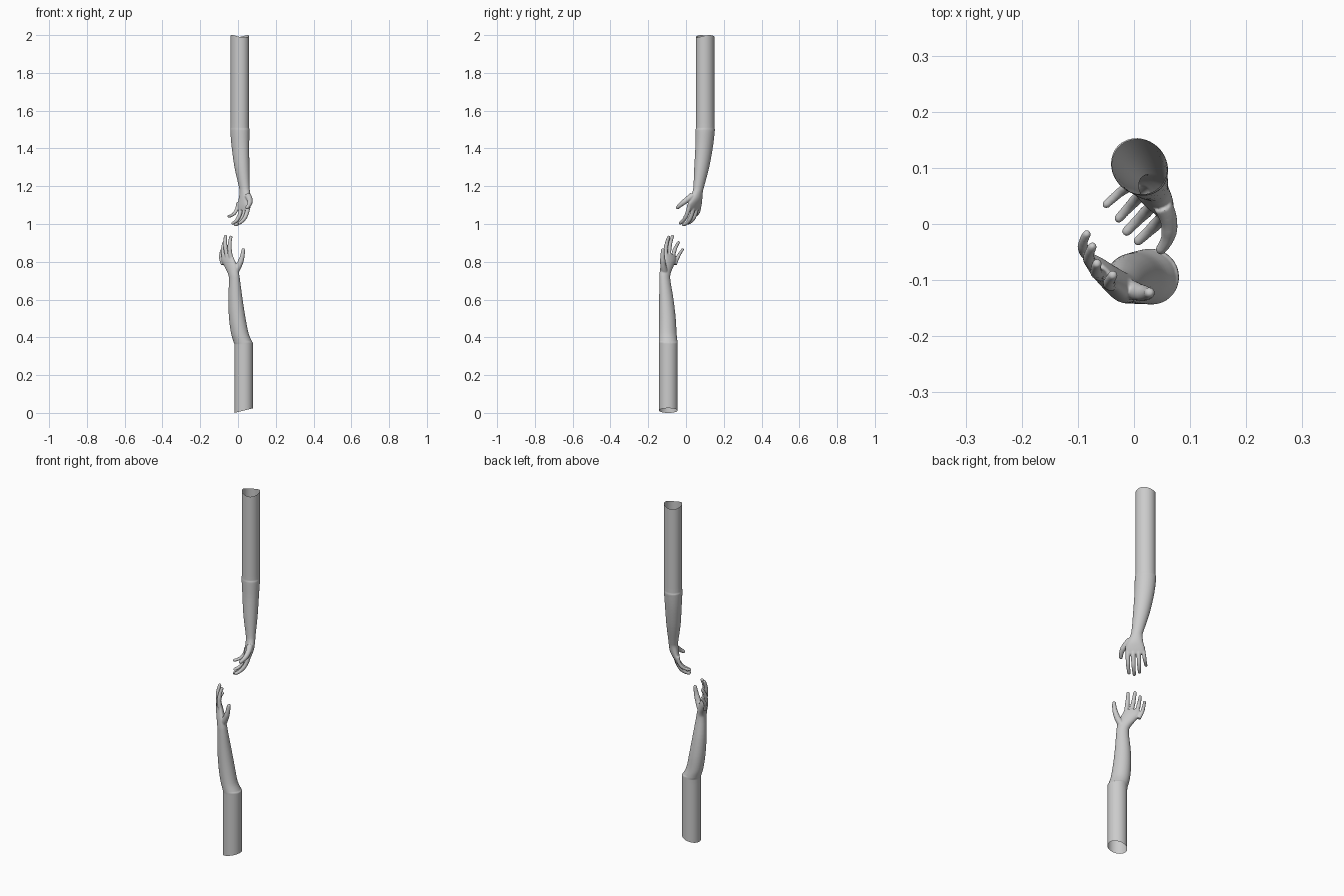
import bpy, bmesh, math
from mathutils import Vector

if "Cube" in bpy.data.objects:
    bpy.data.objects.remove(bpy.data.objects["Cube"])

S = math.sqrt(0.5)


def point(r, n, z):
    """r runs across the palm, n runs along the palm normal (both diagonal in x/y)."""
    return Vector(((n - r) * S, (n + r) * S, z))


def loft(bm, rings):
    """Closed tube through rings of points, with capped ends."""
    loops = [[bm.verts.new(p) for p in ring] for ring in rings]
    k = len(loops[0])
    for a, b in zip(loops, loops[1:]):
        for i in range(k):
            bm.faces.new((a[i], a[(i + 1) % k], b[(i + 1) % k], b[i]))
    bm.faces.new(loops[0][::-1])
    bm.faces.new(loops[-1])


def section(r, n, z, a, b, k=32):
    return [point(r + a * math.cos(t), n + b * math.sin(t), z)
            for t in (2 * math.pi * i / k for i in range(k))]


def spline(p0, p1, p2, p3, t):
    return 0.5 * (2 * p1 + (p2 - p0) * t + (2 * p0 - 5 * p1 + 4 * p2 - p3) * t * t
                  + (3 * p1 - p0 - 3 * p2 + p3) * t ** 3)


def limb(bm, rows):
    """Smooth arm and palm through a few elliptical sections."""
    rows = [Vector(row) for row in rows]
    out = []
    for i in range(len(rows) - 1):
        q = [rows[max(i - 1, 0)], rows[i], rows[i + 1], rows[min(i + 2, len(rows) - 1)]]
        steps = 1 if i == 0 else 5
        out += [section(*spline(*q, s / steps)) for s in range(steps)]
    out.append(section(*rows[-1]))
    loft(bm, out)


def finger(bm, base, mid, tip, r0, r1):
    """Curved finger through base, middle joint and rounded tip."""
    a, m, c = point(*base), point(*mid), point(*tip)
    ctrl = 2 * m - (a + c) / 2
    rings = []
    total = (m - a).length + (c - m).length
    for s in range(21):
        t = 1 - (1 - s / 20) ** 1.5
        p = a * (1 - t) ** 2 + ctrl * 2 * t * (1 - t) + c * t * t
        d = ((ctrl - a) * (1 - t) + (c - ctrl) * t).normalized()
        u = d.orthogonal().normalized() if not rings else (u - d * u.dot(d)).normalized()
        v = d.cross(u)
        rad = r0 + (r1 - r0) * t + 0.0008 * math.exp(-((t - 0.5) / 0.09) ** 2)
        left = (1 - t) * total
        if left < r1:
            rad *= max(0.1, math.sqrt(1 - (1 - left / r1) ** 2))
        rings.append([p + (u * math.cos(w) + v * math.sin(w)) * rad
                      for w in (2 * math.pi * i / 14 for i in range(14))])
    loft(bm, rings)


def build_arm(name, rows, fingers, cut_z, sign, rim):
    bm = bmesh.new()
    limb(bm, rows)
    for f in fingers:
        finger(bm, *f)
    bmesh.ops.recalc_face_normals(bm, faces=bm.faces)
    me = bpy.data.meshes.new(name)
    bm.to_mesh(me)
    bm.free()
    ob = bpy.data.objects.new(name, me)
    bpy.context.collection.objects.link(ob)
    # fuse fingers, palm and arm into one skin
    rm = ob.modifiers.new("fuse", 'REMESH')
    rm.mode = 'VOXEL'
    rm.voxel_size = 0.003
    sm = ob.modifiers.new("soften", 'SMOOTH')
    sm.factor = 0.5
    sm.iterations = 5
    dg = bpy.context.evaluated_depsgraph_get()
    fused = bpy.data.meshes.new_from_object(ob.evaluated_get(dg))
    ob.modifiers.clear()
    # open the cut end of the sleeve and give it an uneven rim
    bm = bmesh.new()
    bm.from_mesh(fused)
    bmesh.ops.bisect_plane(bm, geom=bm.verts[:] + bm.edges[:] + bm.faces[:], dist=1e-5,
                           plane_co=(0, 0, cut_z), plane_no=(0, 0, sign), clear_outer=True)
    c = point(*rows[0][:3])
    for v in bm.verts:
        if v.is_boundary:
            v.co.z = rim(math.atan2(v.co.y - c.y, v.co.x - c.x))
    for f in bm.faces:
        f.smooth = True
    bm.to_mesh(fused)
    bm.free()
    ob.data = fused
    return ob


# Upper arm reaching down: (r, n, z, half width, half thickness)
upper_rows = [(.065, .079, 2.02, .051, .047), (.065, .079, 1.53, .051, .047),
              (.065, .079, 1.50, .054, .048), (.059, .077, 1.41, .050, .043),
              (.044, .0735, 1.30, .042, .037), (.025, .071, 1.20, .031, .026),
              (.018, .069, 1.17, .031, .024), (.011, .063, 1.13, .042, .023),
              (.010, .055, 1.10, .049, .018), (.012, .048, 1.075, .042, .011)]
upper_fingers = [
    ((-.026, .052, 1.10), (-.028, .024, 1.035), (-.026, -.024, 1.003), .0125, .0085),
    ((.000, .055, 1.10), (.000, .028, 1.025), (.000, -.027, .995), .0125, .0085),
    ((.027, .054, 1.10), (.028, .030, 1.032), (.026, -.020, 1.003), .012, .008),
    ((.049, .051, 1.115), (.056, .033, 1.060), (.060, -.018, 1.040), .0105, .0075),
    ((-.012, .060, 1.15), (-.053, .036, 1.115), (-.066, -.006, 1.082), .018, .009)]
build_arm("upper_arm_and_hand", upper_rows, upper_fingers, 1.985, 1,
          lambda a: 1.994 + .006 * math.sin(2 * a + .6))

# Lower arm reaching up
lower_rows = [(-.088, -.0445, -.02, .050, .049), (-.088, -.0445, .34, .050, .049),
              (-.086, -.047, .37, .051, .048), (-.075, -.061, .42, .049, .044),
              (-.067, -.072, .50, .046, .042), (-.064, -.083, .60, .040, .036),
              (-.066, -.092, .70, .032, .027), (-.062, -.095, .735, .033, .025),
              (-.044, -.098, .775, .043, .022), (-.024, -.100, .81, .047, .018),
              (-.019, -.101, .84, .038, .011)]
lower_fingers = [
    ((-.050, -.100, .815), (-.043, -.106, .88), (-.037, -.087, .938), .0125, .0085),
    ((-.026, -.102, .815), (-.013, -.108, .885), (-.002, -.093, .943), .0125, .0085),
    ((-.003, -.100, .805), (.014, -.100, .86), (.025, -.076, .908), .012, .008),
    ((.015, -.097, .785), (.036, -.093, .83), (.048, -.067, .870), .0105, .0075),
    ((-.068, -.092, .745), (-.098, -.076, .805), (-.106, -.066, .872), .019, .009)]
build_arm("lower_arm_and_hand", lower_rows, lower_fingers, .028, -1,
          lambda a: .0125 + .0125 * math.cos(a))
